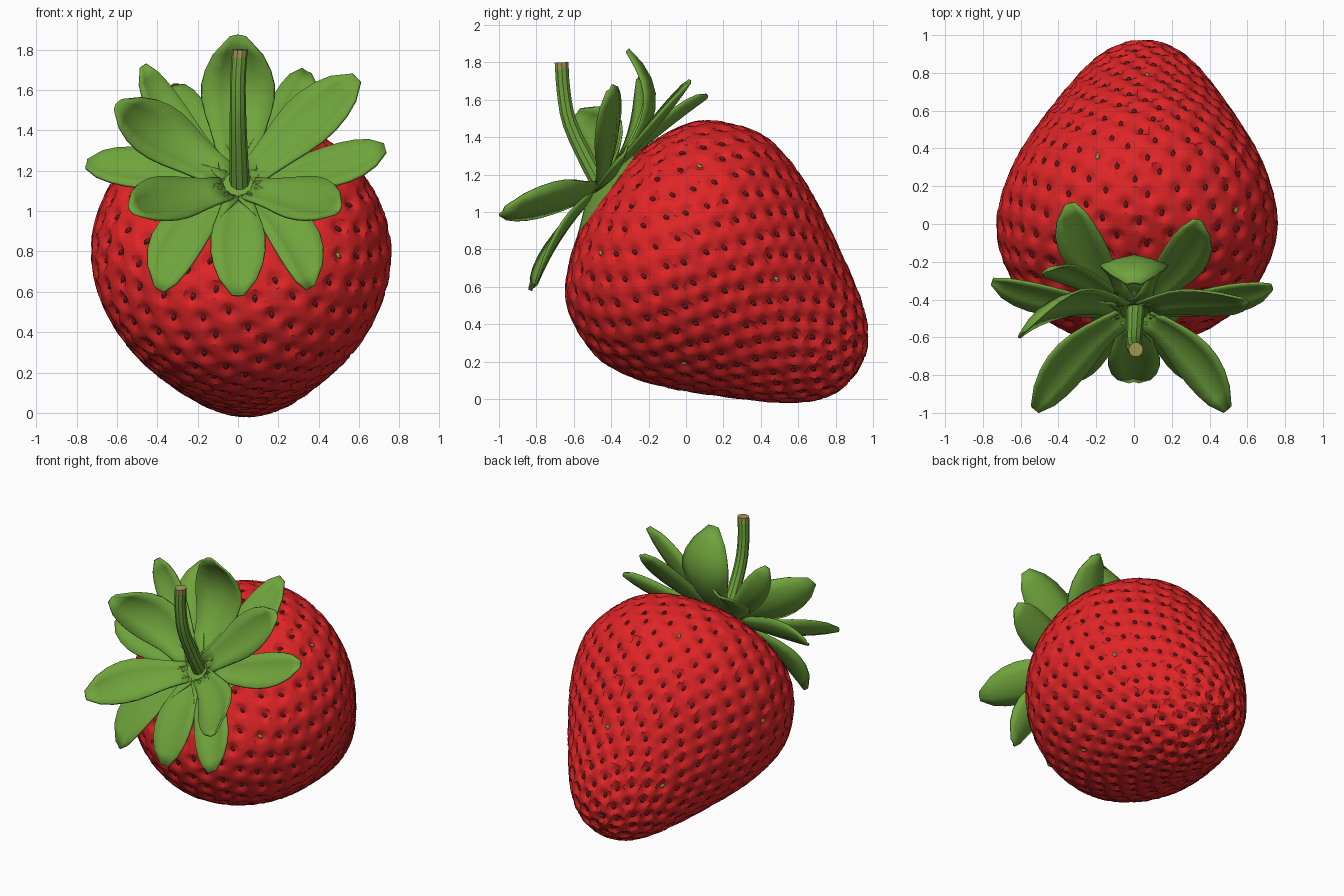
import bpy, bmesh, math, random
from mathutils import Vector, Matrix, kdtree

if "Cube" in bpy.data.objects:
    bpy.data.objects.remove(bpy.data.objects["Cube"])

random.seed(4)
BASE = Vector((0, -0.42, 1.10))          # where the calyx sits
AXIS = Vector((0, 0.807, -0.59)).normalized()   # base to fruit tip
SIDE = Vector((1, 0, 0))
UP = Vector((0, 0.59, 0.807)).normalized()


def material(name, rgb):
    m = bpy.data.materials.new(name)
    m.diffuse_color = (*rgb, 1)
    m.use_nodes = True
    m.node_tree.nodes["Principled BSDF"].inputs["Base Color"].default_value = m.diffuse_color
    return m


RED = material("fruit red", (0.74, 0.018, 0.02))
DARK = material("seed dark red", (0.17, 0.012, 0.012))
GREEN = material("leaf green", (0.16, 0.37, 0.045))
OLIVE = material("dry olive", (0.36, 0.32, 0.09))


def make(name, bm, mats, angle=None):
    me = bpy.data.meshes.new(name)
    bm.to_mesh(me)
    bm.free()
    ob = bpy.data.objects.new(name, me)
    bpy.context.collection.objects.link(ob)
    for m in mats:
        me.materials.append(m)
    if angle:
        bpy.ops.object.select_all(action='DESELECT')
        ob.select_set(True)
        bpy.context.view_layer.objects.active = ob
        bpy.ops.object.shade_smooth_by_angle(angle=math.radians(angle))
    return ob


def catmull(pts, t):
    """Smooth point on a list of vectors, t from 0 to 1."""
    f = t * (len(pts) - 1)
    i = min(int(f), len(pts) - 2)
    u = f - i
    a, b, c, d = (pts[max(0, min(len(pts) - 1, k))] for k in range(i - 1, i + 3))
    return 0.5 * (2 * b + (c - a) * u + (2 * a - 5 * b + 4 * c - d) * u ** 2
                  + (3 * b - a - 3 * c + d) * u ** 3)


# Fruit profile: distance along the axis, radius
PROFILE = [Vector(p) for p in (
    (-.03, 0), (-.02, .15), (.03, .35), (.11, .525), (.2, .625), (.34, .70),
    (.5, .74), (.66, .72), (.83, .665), (1.0, .585), (1.23, .46), (1.42, .345),
    (1.55, .235), (1.62, .12), (1.64, 0))]


def on_fruit(t, a):
    s, r = catmull(PROFILE, t)
    return BASE + AXIS * s + SIDE * (0.03 * s + r * math.cos(a)) + UP * (r * math.sin(a))


def fruit_normal(t, a):
    e = 0.004
    da = on_fruit(t, a + e) - on_fruit(t, a - e)
    dt = on_fruit(t + e, a) - on_fruit(t - e, a)
    return da.cross(dt).normalized() * -1, dt.normalized()


# Seed positions: golden-angle spiral, slightly denser toward the tip
STEPS = 600
cum = [0]
for k in range(STEPS):
    p, q = catmull(PROFILE, k / STEPS), catmull(PROFILE, (k + 1) / STEPS)
    cum.append(cum[-1] + (q - p).length * max(0, p.y) * (0.8 + 0.45 * p.x))
N = 500
seeds, k = [], 0
for i in range(N):
    want = (i + 0.5) / N * cum[-1]
    while cum[k + 1] < want:
        k += 1
    t = (k + 0.5) / STEPS
    if 0.1 < t < 0.985:
        seeds.append((t, i * 2.39996 + random.uniform(-.02, .02)))
centre = BASE + AXIS * 0.7
probe = seeds[len(seeds) // 2]
FLIP = 1 if fruit_normal(*probe)[0].dot(on_fruit(*probe) - centre) > 0 else -1
tree = kdtree.KDTree(len(seeds))
for i, sd in enumerate(seeds):
    tree.insert(on_fruit(*sd), i)
tree.balance()

# Fruit body with a pit around every seed
bm = bmesh.new()
AROUND, ALONG = 190, 120
rows = []
for j in range(1, ALONG):
    t = j / ALONG
    row = []
    for i in range(AROUND):
        a = 2 * math.pi * i / AROUND
        p = on_fruit(t, a)
        n = fruit_normal(min(max(t, .005), .995), a)[0] * FLIP
        d = tree.find(p)[2]
        depth = 0.026 * max(0, 1 - (d / 0.045) ** 2)
        row.append(bm.verts.new(p + n * (0.004 - depth + random.uniform(-.002, .002))))
    rows.append(row)
for r0, r1 in zip(rows, rows[1:]):
    for i in range(AROUND):
        n = (i + 1) % AROUND
        bm.faces.new((r0[i], r0[n], r1[n], r1[i]))
for t, row in ((0, rows[0]), (1, rows[-1])):
    v = bm.verts.new(on_fruit(t, 0))
    for i in range(AROUND):
        bm.faces.new((v, row[i], row[(i + 1) % AROUND]))
bmesh.ops.recalc_face_normals(bm, faces=bm.faces)
make("fruit_body", bm, [RED], 35)

# Seeds lying in the pits, a few of them dry
bm = bmesh.new()
for i, (t, a) in enumerate(seeds):
    n, along = fruit_normal(t, a)
    n *= FLIP
    across = n.cross(along)
    rot = Matrix((along, across, n)).transposed().to_4x4()
    place = Matrix.Translation(on_fruit(t, a) - n * 0.019) @ rot
    geo = bmesh.ops.create_icosphere(
        bm, subdivisions=1, radius=1,
        matrix=place @ Matrix.Diagonal((0.022, 0.014, 0.012, 1)))
    if i % 45 == 7:
        for f in {f for v in geo["verts"] for f in v.link_faces}:
            f.material_index = 1
make("seeds", bm, [DARK, OLIVE])

# Leaves: midpoint, tip, width
LEAVES = {
    "top": ((0, -.17, 1.55), (0, -.31, 1.87), .36),
    "upper_right": ((.34, -.38, 1.42), (.59, -.40, 1.66), .29),
    "back_right": ((.25, -.18, 1.43), (.34, .02, 1.69), .26),
    "back_left": ((-.25, -.14, 1.42), (-.34, .11, 1.61), .26),
    "upper_left": ((-.33, -.25, 1.46), (-.47, -.25, 1.72), .18),
    "curled_left": ((-.38, -.39, 1.36), (-.60, -.58, 1.53), .32),
    "side_left": ((-.45, -.38, 1.19), (-.75, -.30, 1.23), .24),
    "side_right": ((.45, -.38, 1.20), (.73, -.33, 1.31), .24),
    "low_left": ((-.34, -.69, 1.04), (-.53, -.98, 1.0), .29),
    "low_right": ((.33, -.69, 1.04), (.50, -.98, 1.0), .29),
    "bottom_left": ((-.28, -.67, .86), (-.39, -.80, .61), .27),
    "bottom_middle": ((0, -.68, .85), (0, -.83, .58), .27),
    "bottom_right": ((.27, -.67, .87), (.36, -.80, .62), .25),
}
WIDTHS = [.5, .6, .74, .9, 1, 1, .9, .68, .22]
for name, (mid, tip, width) in LEAVES.items():
    mid, tip = Vector(mid), Vector(tip)
    radial = mid - BASE
    radial = (radial - AXIS * radial.dot(AXIS)).normalized()
    root = BASE + radial * 0.07 - AXIS * 0.05
    ctrl = 2 * mid - (root + tip) / 2
    side = radial.cross(AXIS).normalized()
    bm = bmesh.new()
    grid = []
    for j, w in enumerate(WIDTHS):
        t = j / (len(WIDTHS) - 1)
        p = root * (1 - t) ** 2 + ctrl * 2 * t * (1 - t) + tip * t * t
        tan = ((ctrl - root) * (1 - t) + (tip - ctrl) * t).normalized()
        up = side.cross(tan).normalized()
        if up.dot(AXIS) > 0:
            up = -up
        half = w * width / 2
        grid.append([bm.verts.new(p + side * half * u + up * half * 0.3 * abs(u) ** 1.3)
                     for u in (-1, -.5, 0, .5, 1)])
    for g, h in zip(grid, grid[1:]):
        for i in range(4):
            bm.faces.new((g[i], g[i + 1], h[i + 1], h[i]))
    ob = make("leaf_" + name, bm, [GREEN], 30)
    mod = ob.modifiers.new("thickness", 'SOLIDIFY')
    mod.thickness = 0.014
    mod.offset = 0

# Calyx disc joining the leaves
bm = bmesh.new()
bmesh.ops.create_cone(bm, cap_ends=True, segments=20, radius1=0.27, radius2=0.12, depth=0.06)
rot = Matrix((SIDE, UP, -AXIS)).transposed().to_4x4()
bm.transform(Matrix.Translation(BASE - AXIS * 0.03) @ rot)
bmesh.ops.recalc_face_normals(bm, faces=bm.faces)
make("calyx_disc", bm, [GREEN], 30)

# Bent stem with a dry cut end
path = [Vector(p) for p in ((.01, -.41, 1.07), (.005, -.51, 1.24),
                            (0, -.62, 1.47), (.0, -.655, 1.65), (.01, -.665, 1.80))]
bm = bmesh.new()
rings = []
for j in range(13):
    t = j / 12
    p = catmull(path, t)
    tan = (catmull(path, min(1, t + .02)) - catmull(path, max(0, t - .02))).normalized()
    nrm = SIDE.cross(tan).normalized()
    r = 0.055 - 0.04 * t + 0.024 * t ** 2
    rings.append([bm.verts.new(p + r * (SIDE * math.cos(a) + nrm * math.sin(a)))
                  for a in (math.tau * i / 10 for i in range(10))])
for j, (g, h) in enumerate(zip(rings, rings[1:])):
    for i in range(10):
        f = bm.faces.new((g[i], g[(i + 1) % 10], h[(i + 1) % 10], h[i]))
        f.material_index = int(j == 11)
bm.faces.new(rings[-1]).material_index = 1
bmesh.ops.recalc_face_normals(bm, faces=bm.faces)
make("stem", bm, [GREEN, OLIVE], 35)
